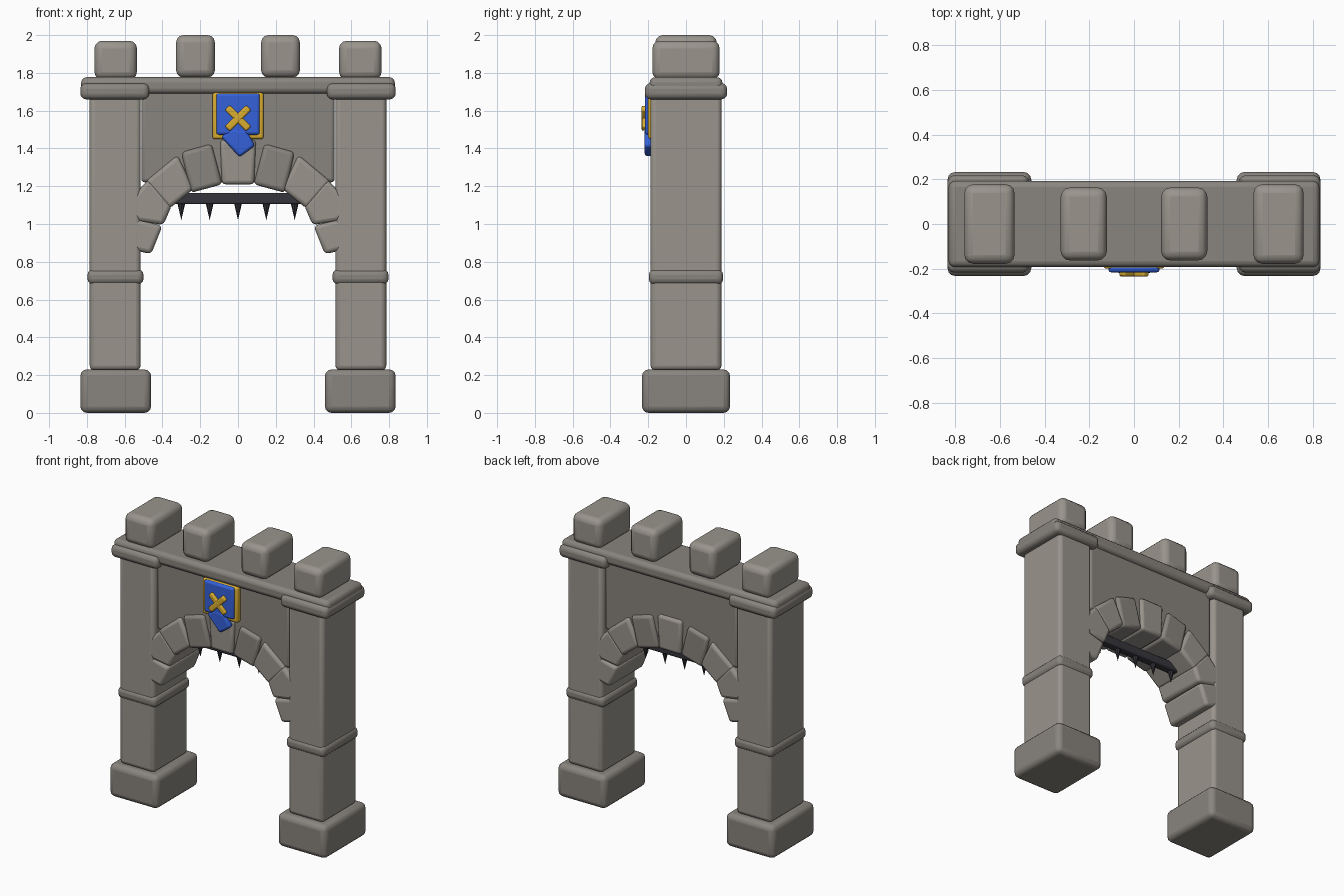
import bpy, bmesh, math
from mathutils import Matrix

if "Cube" in bpy.data.objects:
    bpy.data.objects.remove(bpy.data.objects["Cube"])


def material(name, color):
    m = bpy.data.materials.new(name)
    m.diffuse_color = color
    m.use_nodes = True
    m.node_tree.nodes["Principled BSDF"].inputs["Base Color"].default_value = m.diffuse_color
    return m


BLUE = material("blue_cloth", (0.035, 0.12, 0.70, 1))
GOLD = material("gold_trim", (0.70, 0.42, 0.03, 1))
IRON = material("dark_iron", (0.035, 0.035, 0.045, 1))
STONE = material("light_stone", (0.32, 0.297, 0.265, 1))
DARK = material("dark_stone", (0.25, 0.232, 0.21, 1))


def finish(name, bm, bevel=0, mat=None, segments=3):
    bmesh.ops.recalc_face_normals(bm, faces=bm.faces)
    me = bpy.data.meshes.new(name)
    bm.to_mesh(me)
    bm.free()
    ob = bpy.data.objects.new(name, me)
    bpy.context.collection.objects.link(ob)
    if mat:
        me.materials.append(mat)
    if bevel:
        mod = ob.modifiers.new("rounded_edges", 'BEVEL')
        mod.width, mod.segments = bevel, segments
        mod.limit_method = 'NONE'
    bpy.ops.object.select_all(action='DESELECT')
    bpy.context.view_layer.objects.active = ob
    ob.select_set(True)
    bpy.ops.object.shade_smooth_by_angle(angle=math.radians(40))
    return ob


def box(name, x, y, z, bevel, mat=STONE, turn=0):
    """Rounded box from (min, max) ranges, optionally turned about y."""
    bm = bmesh.new()
    lo, hi = zip(x, y, z)
    size = [b - a for a, b in zip(lo, hi)]
    mid = [(a + b) / 2 for a, b in zip(lo, hi)]
    bmesh.ops.create_cube(bm, size=1, matrix=Matrix.Translation(mid)
                          @ Matrix.Rotation(turn, 4, 'Y') @ Matrix.Diagonal((*size, 1)))
    return finish(name, bm, bevel, mat)


def slab(name, outline, y0, y1, bevel, mat=STONE, side=1):
    """Front outline (x, z) extruded in y; side=-1 mirrors it."""
    bm = bmesh.new()
    face = bm.faces.new([bm.verts.new((side * x, y0, z)) for x, z in outline])
    new = bmesh.ops.extrude_face_region(bm, geom=[face])["geom"]
    bmesh.ops.translate(bm, vec=(0, y1 - y0, 0),
                        verts=[g for g in new if isinstance(g, bmesh.types.BMVert)])
    return finish(name, bm, bevel, mat)


def span(side, a, b):
    return (a, b) if side > 0 else (-b, -a)


# Voussoirs of one half of the arch, from the top down
STONES = [
    [(0.14, 1.425), (0.30, 1.38), (0.25, 1.165), (0.083, 1.21)],
    [(0.32, 1.365), (0.49, 1.225), (0.365, 1.08), (0.235, 1.185)],
    [(0.47, 1.24), (0.61, 1.09), (0.53, 1.015), (0.395, 0.995), (0.35, 1.10)],
    [(0.57, 1.035), (0.40, 0.99), (0.46, 0.84), (0.56, 0.865)],
]

for s, label in ((-1, "left"), (1, "right")):
    # Pillars
    box(f"{label}_plinth", span(s, .46, .835), (-.233, .233), (0, .23), .035, DARK)
    box(f"{label}_pillar", span(s, .515, .785), (-.188, .188), (.225, 1.70), .026)
    box(f"{label}_band", span(s, .5, .797), (-.197, .197), (.68, .76), .03, DARK)
    box(f"{label}_capital", span(s, .47, .835), (-.218, .218), (1.66, 1.745), .03, DARK)
    # Battlements
    box(f"{label}_corner_merlon", span(s, .535, .76), (-.178, .178), (1.765, 1.97), .04)
    box(f"{label}_inner_merlon", span(s, .122, .328), (-.163, .163), (1.775, 2.0), .04)
    # Arch stones
    for i, outline in enumerate(STONES):
        slab(f"{label}_arch_stone_{i + 1}", outline, -.187, .187, .022, side=s,
             mat=DARK if i == 0 else STONE)

# Keystone, wall and top beam
slab("keystone", [(-.095, 1.445), (.095, 1.445), (.085, 1.21), (-.085, 1.21)],
     -.187, .187, .02)
box("wall", (-.512, .512), (-.165, .165), (1.22, 1.74), .02, DARK)
box("top_beam", (-.83, .83), (-.193, .193), (1.69, 1.777), .028, DARK)

# Portcullis bar and spikes
box("portcullis_bar", (-.4, .4), (-.015, .045), (1.105, 1.165), .01, IRON)
for i in range(5):
    bm = bmesh.new()
    bmesh.ops.create_cone(bm, cap_ends=True, segments=8, radius1=0, radius2=.023, depth=.1,
                          matrix=Matrix.Translation((-.3 + .15 * i, .015, 1.07)))
    finish(f"portcullis_spike_{i + 1}", bm, 0, IRON)

# Banner
box("banner_frame", (-.135, .135), (-.2, -.15), (1.45, 1.695), .012, GOLD)
box("banner_cloth", (-.115, .115), (-.217, -.17), (1.472, 1.692), .015, BLUE)
slab("banner_tail", [(-.09, 1.462), (-.03, 1.505), (.045, 1.495), (.09, 1.415), (.008, 1.354)],
     -.219, -.175, .015, BLUE)
for i, s in enumerate((-1, 1)):
    box(f"banner_cross_bar_{i + 1}", (-.08, .08), (-.236 + .002 * i, -.2), (1.541, 1.579),
        .01, GOLD, turn=s * math.pi / 4)
